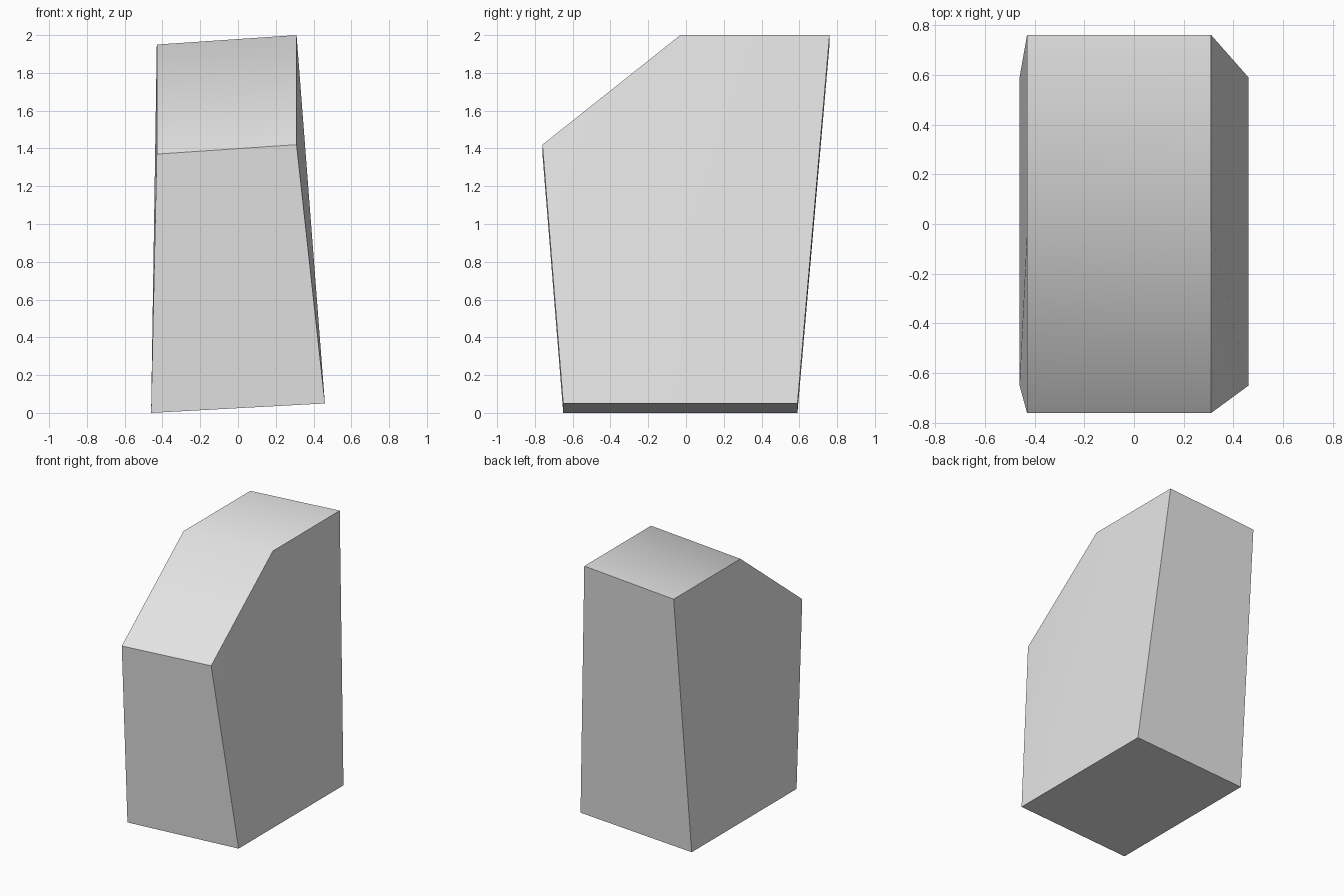
import bpy
import bmesh
import math

# Remove the default cube
cube = bpy.data.objects.get("Cube")
if cube:
    bpy.data.objects.remove(cube, do_unlink=True)

# Plain light grey
grey = bpy.data.materials.new("light_grey")
grey.use_nodes = True
colour = (0.8, 0.8, 0.8, 1.0)
grey.diffuse_color = colour
grey.node_tree.nodes["Principled BSDF"].inputs["Base Color"].default_value = colour

# Side outline (y, z): bottom front, slope bottom, slope top, back top, back bottom
OUTLINE = [(-0.65, 0.0), (-0.76, 1.37), (-0.03, 1.95), (0.76, 1.95), (0.59, 0.0)]
BOTTOM = {0, 4}


def side(bm, x_bottom, x_top, lift):
    """One side outline, leaning inward from bottom to top."""
    return [bm.verts.new((x_bottom if i in BOTTOM else x_top, y, z + lift))
            for i, (y, z) in enumerate(OUTLINE)]


# Tapered block with a sloped front, its left side slightly raised
bm = bmesh.new()
right = side(bm, -0.46, -0.43, 0.0)
left = side(bm, 0.46, 0.31, 0.05)
for ring in (right, left):
    bm.faces.new(ring[:3])
    bm.faces.new([ring[0]] + ring[2:])
count = len(OUTLINE)
for i in range(count):
    j = (i + 1) % count
    bm.faces.new((right[i], right[j], left[j], left[i]))
bmesh.ops.recalc_face_normals(bm, faces=bm.faces)

mesh = bpy.data.meshes.new("sloped_block")
bm.to_mesh(mesh)
bm.free()
mesh.materials.append(grey)
block = bpy.data.objects.new("sloped_block", mesh)
bpy.context.collection.objects.link(block)

# Soft bend between slope and top, crisp edges elsewhere
bpy.ops.object.select_all(action="DESELECT")
block.select_set(True)
bpy.context.view_layer.objects.active = block
bpy.ops.object.shade_smooth_by_angle(angle=math.radians(45))
